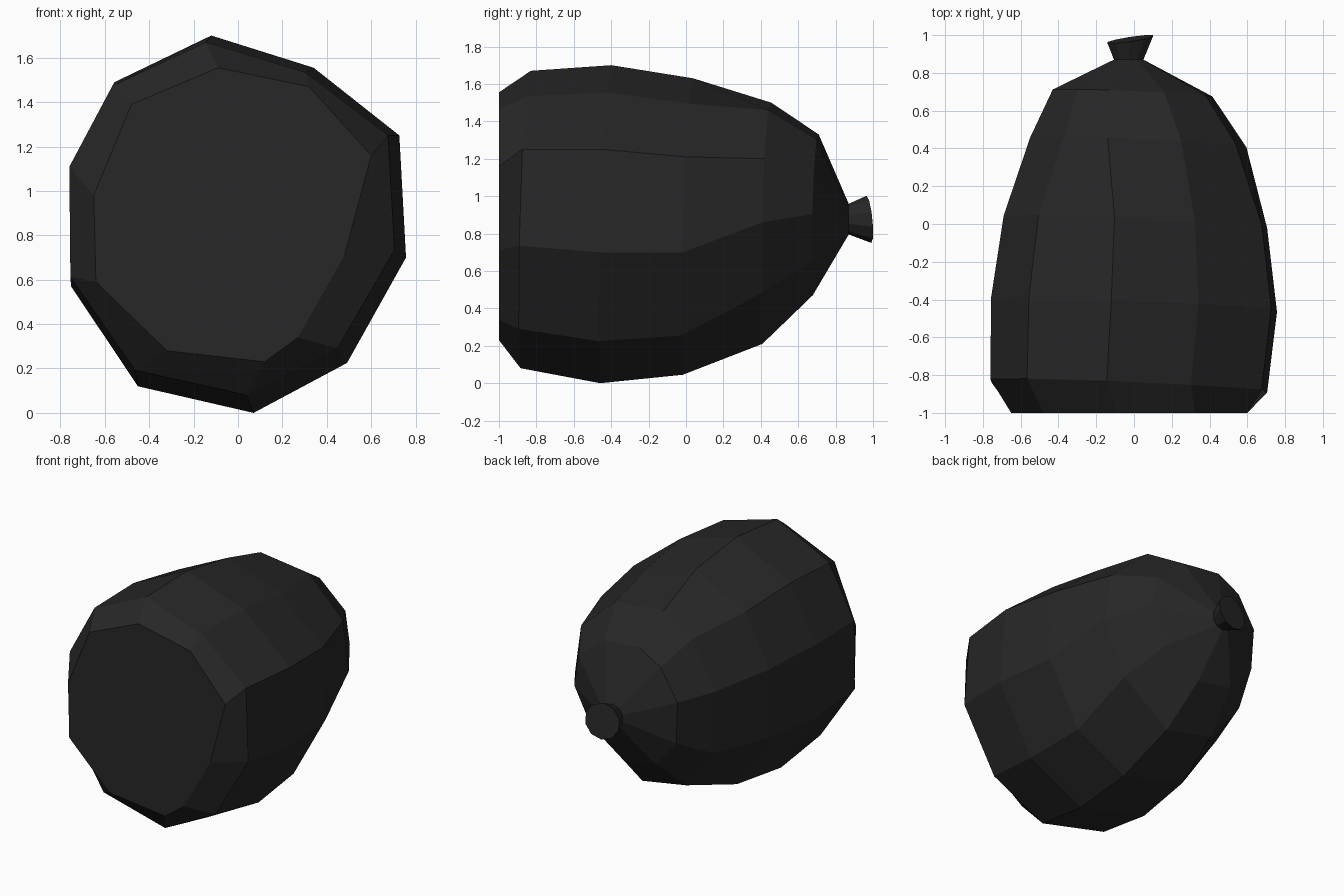
import bpy
import bmesh
from math import sin, cos, tau

default_cube = bpy.data.objects.get("Cube")
if default_cube:
    bpy.data.objects.remove(default_cube, do_unlink=True)

# Dark plastic colour shared by every part
plastic = bpy.data.materials.new("black_plastic")
plastic.use_nodes = True
colour = (0.02, 0.02, 0.02, 1.0)
plastic.diffuse_color = colour
plastic.node_tree.nodes["Principled BSDF"].inputs["Base Color"].default_value = colour

SIDES = 10

# Cross-sections as (x, z), clockwise from the top
base_profile = [(-.09, 1.555), (.32, 1.47), (.6, 1.16), (.48, .71), (.27, .34),
                (.12, .23), (-.32, .28), (-.64, .59), (-.65, .98), (-.48, 1.39)]
belly_profile = [(-.12, 1.7), (.34, 1.555), (.725, 1.25), (.755, .7), (.49, .225),
                 (.07, 0), (-.45, .12), (-.75, .57), (-.755, 1.1), (-.555, 1.49)]
shoulder_profile = [(-.14, 1.5), (.25, 1.46), (.54, 1.2), (.595, .86), (.42, .48),
                    (.06, .21), (-.3, .28), (-.53, .58), (-.55, 1.03), (-.37, 1.36)]


def fit(values, low, high):
    """Stretch a list of values so that it spans low to high."""
    bottom, top = min(values), max(values)
    return [low + (v - bottom) / (top - bottom) * (high - low) for v in values]


def fitted_ring(profile, y, left, right, bottom, top):
    """Profile fitted to its bounds, on a slightly tilted plane at depth y."""
    xs = fit([p[0] for p in profile], left, right)
    zs = fit([p[1] for p in profile], bottom, top)
    return [(x, y - .04 * x + .03 * (z - .85), z) for x, z in zip(xs, zs)]


def round_ring(y, x, z, radius, lean_x=0.0, lean_z=0.0):
    """Regular ring, leaning along x and z."""
    ring = []
    for i in range(SIDES):
        dx = radius * sin(tau * i / SIDES)
        dz = radius * cos(tau * i / SIDES)
        ring.append((x + dx, y + lean_x * dx + lean_z * dz, z + dz))
    return ring


def loft(name, rings, cap_start=False, cap_end=False):
    """Join consecutive rings with flat quads and cap the chosen ends."""
    bm = bmesh.new()
    loops = [[bm.verts.new(co) for co in ring] for ring in rings]
    for near, far in zip(loops, loops[1:]):
        for i in range(SIDES):
            j = (i + 1) % SIDES
            bm.faces.new((near[i], near[j], far[j], far[i]))
    if cap_start:
        bm.faces.new(reversed(loops[0]))
    if cap_end:
        bm.faces.new(loops[-1])
    # Rings run clockwise from the front, so flip to face outward if needed
    bm.normal_update()
    side = bm.faces[:][0]
    if side.normal.z < 0:
        bmesh.ops.reverse_faces(bm, faces=bm.faces[:])
    mesh = bpy.data.meshes.new(name)
    bm.to_mesh(mesh)
    bm.free()
    mesh.materials.append(plastic)
    obj = bpy.data.objects.new(name, mesh)
    bpy.context.collection.objects.link(obj)
    return obj


neck_ring = round_ring(.87, -.028, .877, .082)

# Sack body: flat base, full belly, tapering shoulders, gathered neck
loft("sack_body", [
    [(x, -1, z) for x, z in base_profile],
    fitted_ring(belly_profile, -.86, -.76, .705, .08, 1.67),
    fitted_ring(belly_profile, -.43, -.757, .757, 0, 1.7),
    fitted_ring(belly_profile, .01, -.69, .705, .045, 1.63),
    fitted_ring(shoulder_profile, .43, -.55, .595, .21, 1.5),
    fitted_ring(shoulder_profile, .69, -.43, .415, .47, 1.33),
    neck_ring,
], cap_start=True)

# Flared opening behind the tied neck
loft("tied_neck", [
    neck_ring,
    round_ring(.978, -.02, .876, .126, lean_x=.15, lean_z=-.1),
], cap_end=True)
